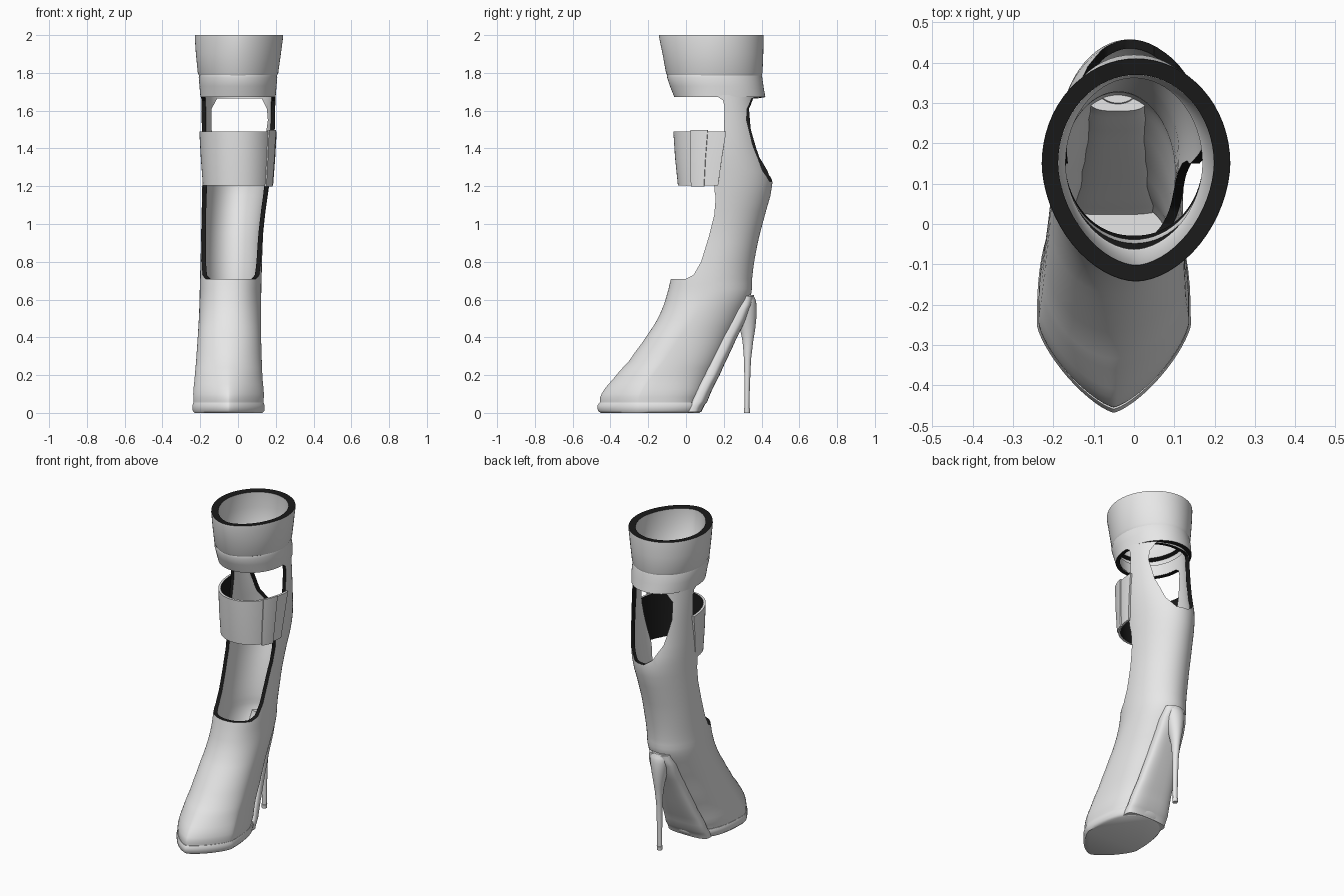
import bpy, math

def material(name, c):
    m = bpy.data.materials.new(name)
    m.diffuse_color = (*c, 1)
    return m

GREY = material("light_grey_leather", (0.8, 0.8, 0.8))
BLACK = material("black_lining", (0.01, 0.01, 0.01))

def make(name, verts, faces, index=0):
    me = bpy.data.meshes.new(name)
    me.from_pydata(verts, [], faces)
    me.materials.append(GREY)
    me.materials.append(BLACK)
    for p in me.polygons:
        p.material_index = index
    ob = bpy.data.objects.new(name, me)
    bpy.context.collection.objects.link(ob)
    return ob

def refine(rows, k):
    """Catmull-Rom interpolation between section rows."""
    out = []
    for i in range(len(rows) - 1):
        a, b, c, d = (rows[max(i - 1, 0)], rows[i], rows[i + 1],
                      rows[min(i + 2, len(rows) - 1)])
        for s in range(k):
            t = s / k
            out.append([0.5 * (2 * q + (r - p) * t + (2 * p - 5 * q + 4 * r - u) * t * t
                               + (3 * q - p - 3 * r + u) * t ** 3)
                        for p, q, r, u in zip(a, b, c, d)])
            out[-1][0] = b[0] + (c[0] - b[0]) * t
    return out + [list(rows[-1])]

def loft(name, rows, seg=64, arc=None, bottom=False, top=False):
    """Horizontal sections: z, centre x, half width, front y, widest y, back y,
    front exponent, back exponent."""
    a0, a1 = arc or (0, 2 * math.pi)
    n = seg if arc is None else seg + 1
    verts, faces = [], []
    for z, cx, hw, yf, ym, yb, nf, nb in rows:
        for j in range(n):
            t = a0 + (a1 - a0) * j / seg
            c, s = math.cos(t), math.sin(t)
            e = 2 / (nb if s > 0 else nf)
            r = (yb - ym) if s > 0 else (ym - yf)
            verts.append((cx + hw * math.copysign(abs(c) ** e, c),
                          ym + r * math.copysign(abs(s) ** e, s), z))
    for i in range(len(rows) - 1):
        for j in range(seg):
            k = (j + 1) % n
            faces.append((i * n + j, i * n + k, (i + 1) * n + k, (i + 1) * n + j))
    if bottom:
        faces.append(tuple(reversed(range(n))))
    if top:
        faces.append(tuple(range((len(rows) - 1) * n, len(rows) * n)))
    return make(name, verts, faces)

def prism(name, pts, axis, lo, hi):
    """Cutter: polygon in (other axis, z) pulled along axis."""
    put = (lambda d, p: (d, p[0], p[1])) if axis == 'x' else (lambda d, p: (p[0], d, p[1]))
    n = len(pts)
    v = [put(lo, p) for p in pts] + [put(hi, p) for p in pts]
    f = [tuple(range(n)), tuple(reversed(range(n, 2 * n)))]
    f += [(i, i + n, (i + 1) % n + n, (i + 1) % n) for i in range(n)]
    ob = make(name, v, f, 1)
    # make the normals point outward
    import bmesh
    bm = bmesh.new()
    bm.from_mesh(ob.data)
    bmesh.ops.recalc_face_normals(bm, faces=bm.faces)
    bm.to_mesh(ob.data)
    bm.free()
    ob.hide_render = True
    return ob

def finish(ob, thick=0, inner=0, rim=0, cutters=(), angle=35):
    if thick:
        m = ob.modifiers.new("wall", 'SOLIDIFY')
        m.thickness, m.offset = thick, -1
        m.material_offset, m.material_offset_rim = inner, rim
    for c in cutters:
        m = ob.modifiers.new("cut", 'BOOLEAN')
        m.operation, m.solver, m.object = 'DIFFERENCE', 'EXACT', c
    dg = bpy.context.evaluated_depsgraph_get()
    me = bpy.data.meshes.new_from_object(ob.evaluated_get(dg))
    ob.modifiers.clear()
    ob.data = me
    bpy.ops.object.select_all(action='DESELECT')
    ob.select_set(True)
    bpy.context.view_layer.objects.active = ob
    bpy.ops.object.shade_smooth_by_angle(angle=math.radians(angle))

# Boot body: foot and shaft in one hollow shell
body = [
    (0.050, -0.05, 0.184, -0.455, -0.25, 0.07, 1.35, 2.8),
    (0.10, -0.05, 0.187, -0.447, -0.24, 0.095, 1.4, 2.7),
    (0.18, -0.05, 0.180, -0.385, -0.19, 0.13, 1.6, 2.5),
    (0.27, -0.048, 0.174, -0.305, -0.12, 0.175, 1.8, 2.4),
    (0.42, -0.045, 0.167, -0.20, -0.02, 0.245, 2.0, 2.2),
    (0.53, -0.042, 0.164, -0.135, 0.06, 0.30, 2.1, 2.1),
    (0.63, -0.040, 0.163, -0.10, 0.12, 0.345, 2.2, 2),
    (0.71, -0.038, 0.163, -0.08, 0.13, 0.35, 2.2, 2),
    (0.85, -0.034, 0.163, -0.055, 0.16, 0.37, 2.2, 2),
    (1.0, -0.028, 0.166, -0.035, 0.18, 0.405, 2.2, 2),
    (1.22, -0.011, 0.178, -0.02, 0.20, 0.458, 2.2, 2),
    (1.4, 0.0, 0.190, -0.035, 0.18, 0.42, 2.2, 2.2),
    (1.6, 0.002, 0.196, -0.05, 0.17, 0.388, 2.1, 2.3),
    (1.75, 0.002, 0.198, -0.07, 0.16, 0.385, 2, 2.2)]
boot = loft("boot_body", refine(body, 3), bottom=True)

# Openings: the open front and the window behind the calf
front = prism("front_cutter", [
    (-0.4, 0.71), (0, 0.71), (0.04, 0.73), (0.08, 0.80), (0.12, 0.93), (0.15, 1.05),
    (0.157, 1.14), (0.15, 1.18), (0.15, 1.21), (0.20, 1.48), (0.205, 1.62),
    (0.195, 1.655), (0.165, 1.675), (-0.4, 1.675)], 'x', -0.5, 0.5)
back = prism("back_cutter", [
    (-0.11, 1.665), (-0.14, 1.61), (-0.14, 1.5), (-0.115, 1.35), (-0.07, 1.26),
    (-0.02, 1.225), (0.05, 1.225), (0.1, 1.28), (0.14, 1.42), (0.158, 1.55),
    (0.153, 1.61), (0.125, 1.665)], 'y', 0.22, 0.7)
finish(boot, 0.022, 0, 1, (front, back))
for c in (front, back):
    bpy.data.objects.remove(c)

# Top cuff and the narrower band below it
finish(loft("top_cuff", [
    (1.785, 0, 0.206, -0.098, 0.15, 0.400, 1.9, 2),
    (1.80, 0, 0.213, -0.106, 0.15, 0.405, 1.9, 2),
    (1.90, 0.002, 0.225, -0.124, 0.15, 0.409, 1.85, 2),
    (1.99, 0.005, 0.234, -0.143, 0.15, 0.411, 1.8, 2),
    (2.00, 0.005, 0.233, -0.142, 0.15, 0.41, 1.8, 2)]), 0.04, 0, 1)
finish(loft("under_cuff_band", [
    (1.672, 0, 0.199, -0.062, 0.16, 0.420, 2, 2.1),
    (1.73, 0, 0.204, -0.085, 0.16, 0.410, 2, 2.1),
    (1.775, 0, 0.208, -0.10, 0.15, 0.404, 2, 2),
    (1.79, 0, 0.205, -0.098, 0.15, 0.400, 2, 2)]), 0.025, 0, 1)

# Calf strap with its overlapping tab
def strap(g):
    return [(1.205 - g, 0, 0.186 + g, -0.043 - g, 0.17, 0.3, 2.1, 2),
            (1.35, 0, 0.197 + g, -0.058 - g, 0.19, 0.3, 2.1, 2),
            (1.49 + g, 0, 0.205 + g, -0.067 - g, 0.213, 0.3, 2.1, 2)]
finish(loft("calf_strap", strap(0), 40, (math.pi, 2 * math.pi)), 0.014, 1, 0)
finish(loft("strap_tab", strap(0.007), 8, (math.radians(-40), math.radians(-19))), 0.012)

# Sole under the forefoot
finish(loft("front_sole", [
    (0.0, -0.05, 0.180, -0.452, -0.25, 0.070, 1.35, 2.6),
    (0.012, -0.05, 0.190, -0.467, -0.25, 0.085, 1.35, 2.6),
    (0.040, -0.05, 0.191, -0.468, -0.25, 0.098, 1.35, 2.6),
    (0.054, -0.05, 0.186, -0.459, -0.25, 0.095, 1.35, 2.6)], bottom=True, top=True), angle=50)

# Sloping arch of the sole, rising to the heel
finish(loft("arch_sole", refine([
    (0.004, -0.05, 0.140, -0.02, 0.03, 0.080, 3, 3),
    (0.06, -0.05, 0.138, 0.02, 0.06, 0.113, 3, 3),
    (0.20, -0.048, 0.118, 0.085, 0.13, 0.178, 3, 3),
    (0.40, -0.044, 0.095, 0.18, 0.22, 0.270, 3, 3),
    (0.55, -0.042, 0.085, 0.25, 0.29, 0.338, 3, 3),
    (0.62, -0.040, 0.070, 0.28, 0.31, 0.358, 3, 2.5)], 3), 40, bottom=True, top=True))

# Stiletto heel with a small tip
finish(loft("stiletto_heel", refine([
    (0.022, -0.04, 0.015, 0.311, 0.323, 0.335, 2, 2),
    (0.28, -0.04, 0.018, 0.307, 0.325, 0.344, 2, 2),
    (0.38, -0.04, 0.024, 0.299, 0.328, 0.356, 2, 2),
    (0.45, -0.04, 0.036, 0.285, 0.325, 0.367, 2, 2),
    (0.53, -0.04, 0.052, 0.272, 0.32, 0.374, 2, 2),
    (0.59, -0.04, 0.058, 0.28, 0.32, 0.371, 2, 2),
    (0.625, -0.04, 0.045, 0.30, 0.33, 0.358, 2, 2)], 3), 28, bottom=True, top=True))
finish(loft("heel_tip", [
    (0.0, -0.04, 0.015, 0.308, 0.323, 0.338, 2, 2),
    (0.024, -0.04, 0.017, 0.306, 0.323, 0.340, 2, 2)], 28, bottom=True, top=True))
